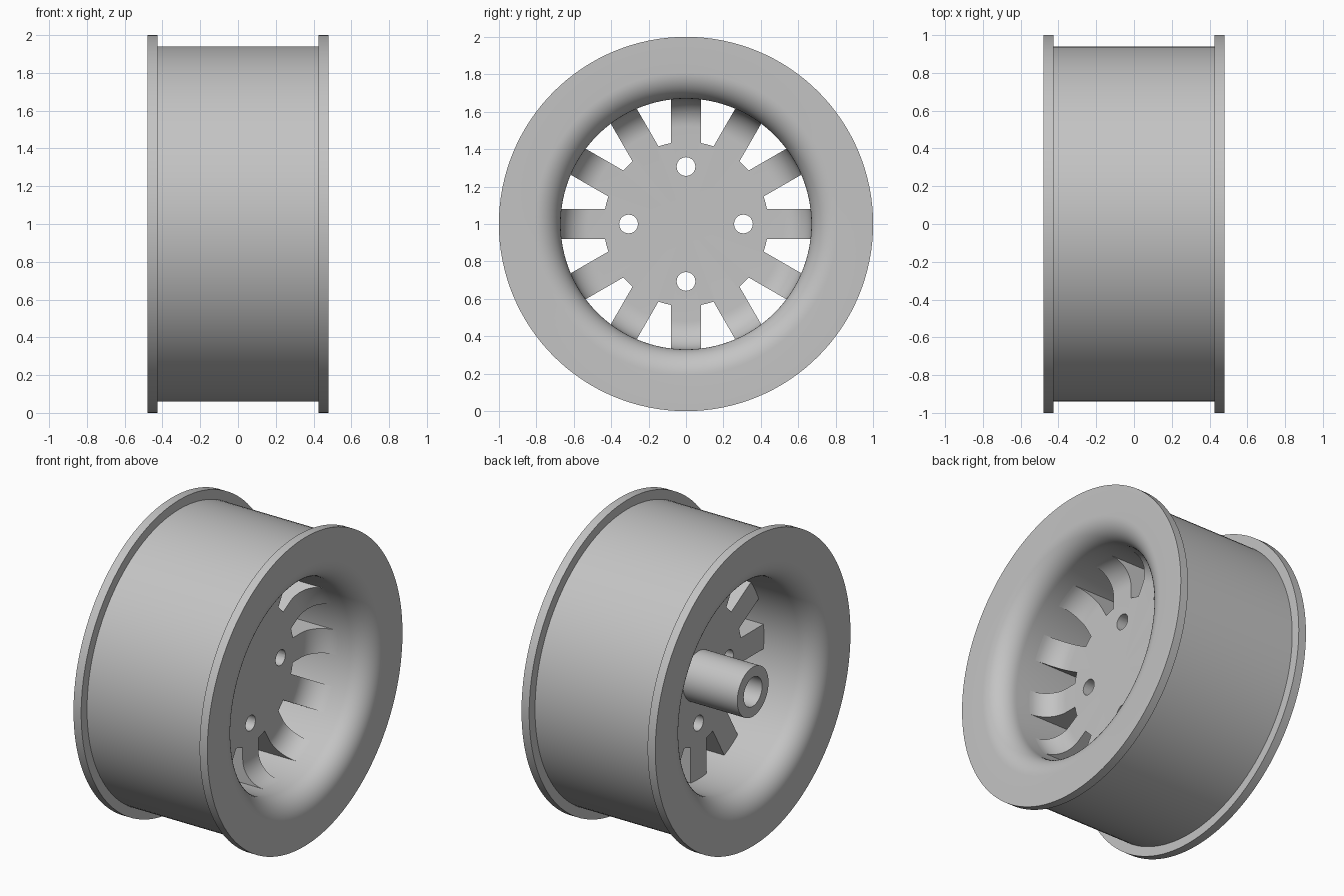
import bpy, bmesh
from math import sin, cos, asin, pi, radians

cube = bpy.data.objects.get("Cube")
if cube:
    bpy.data.objects.remove(cube, do_unlink=True)

SEGMENTS = 128
BORE = 0.67          # inner radius of the rim
HALF = 0.48          # half width of the wheel
PLATE = 0.09         # half thickness of the spoked plate

metal = bpy.data.materials.new("grey_metal")
grey = (0.55, 0.55, 0.55, 1)
metal.diffuse_color = grey
metal.use_nodes = True
metal.node_tree.nodes["Principled BSDF"].inputs["Base Color"].default_value = grey


def make_object(name, bm):
    bmesh.ops.recalc_face_normals(bm, faces=bm.faces)
    mesh = bpy.data.meshes.new(name)
    bm.to_mesh(mesh)
    bm.free()
    mesh.materials.append(metal)
    obj = bpy.data.objects.new(name, mesh)
    obj.location.z = 1
    bpy.context.collection.objects.link(obj)
    return obj


def lathe(name, profile, closed):
    """Revolve (x, radius) points around the x axis."""
    bm = bmesh.new()
    verts = [bm.verts.new((x, 0, r)) for x, r in profile]
    edges = [bm.edges.new(pair) for pair in zip(verts, verts[1:])]
    if closed:
        edges.append(bm.edges.new((verts[-1], verts[0])))
    bmesh.ops.spin(bm, geom=verts + edges, cent=(0, 0, 0), axis=(1, 0, 0),
                   angle=2 * pi, steps=SEGMENTS, use_duplicate=False)
    bmesh.ops.remove_doubles(bm, verts=bm.verts, dist=1e-5)
    return make_object(name, bm)


def prism(bm, outline, depth):
    """Extrude (y, z) points along x, centred on x = 0."""
    face = bm.faces.new([bm.verts.new((-depth, y, z)) for y, z in outline])
    new = bmesh.ops.extrude_face_region(bm, geom=[face])["geom"]
    bmesh.ops.translate(bm, vec=(2 * depth, 0, 0),
                        verts=[v for v in new if isinstance(v, bmesh.types.BMVert)])


def arc(cx, cy, radius, start, end, steps=12):
    angles = [radians(start + (end - start) * i / steps) for i in range(steps + 1)]
    return [(cx + radius * cos(a), cy + radius * sin(a)) for a in angles]


def smooth(obj):
    bpy.ops.object.select_all(action="DESELECT")
    obj.select_set(True)
    bpy.context.view_layer.objects.active = obj
    bpy.ops.object.shade_smooth_by_angle(angle=radians(30))


# Rim: drum with two flanges and rounded inner lips
LIP = 0.14
right_half = [(0.425, 0.94), (0.425, 1), (HALF, 1)]
right_half += arc(HALF - LIP, BORE + LIP, LIP, 0, -90)
left_half = [(-x, r) for x, r in reversed(right_half)]
rim = lathe("rim", right_half + left_half, True)
smooth(rim)

# Spoked plate with a bored axle sleeve, flared into the rim on the right
FLARE = 0.15
profile = [(-PLATE, 0), (-PLATE, 0.094), (-HALF, 0.094), (-HALF, 0.16),
           (-PLATE, 0.16), (-PLATE, BORE + 0.01), (PLATE + FLARE, BORE + 0.01)]
profile += arc(PLATE + FLARE, BORE - FLARE, FLARE, 90, 180) + [(PLATE, 0)]
# The flare bends away from the plate face, towards the rim
plate = lathe("spoked_plate_and_sleeve", profile, False)

# Cutters: twelve gaps between the spokes and four bolt holes
bm = bmesh.new()
SPOKES, HALF_SPOKE, CORE = 12, 0.08, 0.44
pitch = 2 * pi / SPOKES
inner, outer = asin(HALF_SPOKE / CORE), asin(HALF_SPOKE / 0.75)
for i in range(SPOKES):
    base = i * pitch
    gap = [(0.75, base + outer), (0.75, base + pitch - outer),
           (CORE, base + pitch - inner), (CORE, base + pitch / 2), (CORE, base + inner)]
    prism(bm, [(r * cos(a), r * sin(a)) for r, a in gap], 0.35)
for cy, cz in arc(0, 0, 0.307, 0, 270, 3):
    prism(bm, arc(cy, cz, 0.05, 0, 360, 32)[:-1], 0.35)
cutter = make_object("plate_cutter", bm)
cutter.hide_render = True

cut = plate.modifiers.new("cut", "BOOLEAN")
cut.operation = "DIFFERENCE"
cut.solver = "EXACT"
cut.object = cutter
bpy.context.view_layer.objects.active = plate
bpy.ops.object.modifier_apply(modifier=cut.name)
bpy.data.objects.remove(cutter, do_unlink=True)
smooth(plate)
